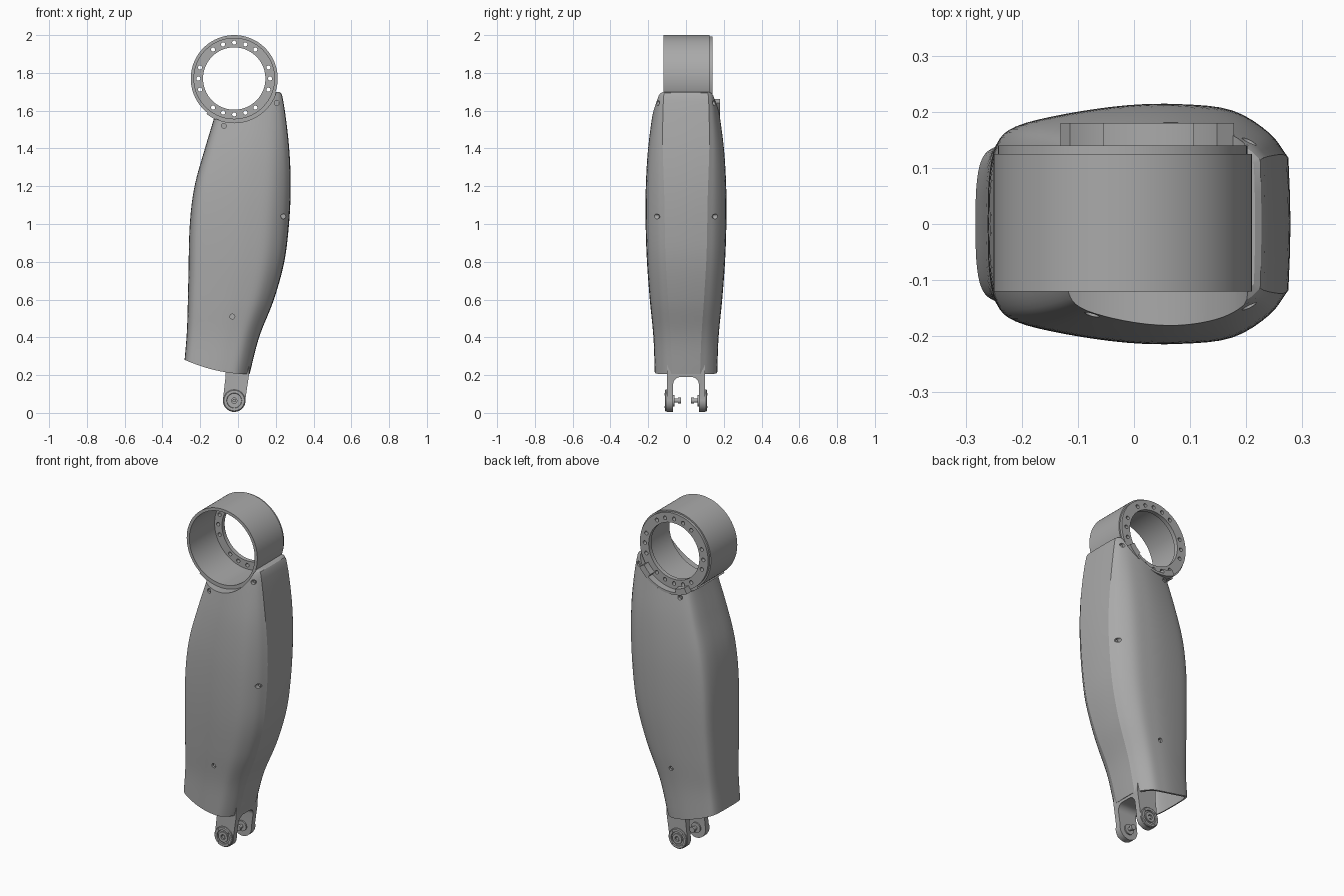
import bpy, bmesh
from math import sin, cos, pi, radians

cube = bpy.data.objects.get("Cube")
if cube:
    bpy.data.objects.remove(cube, do_unlink=True)

grey = bpy.data.materials.new("plain_grey")
grey.use_nodes = True
COLOUR = (0.4, 0.4, 0.4, 1)
grey.diffuse_color = COLOUR
grey.node_tree.nodes["Principled BSDF"].inputs["Base Color"].default_value = COLOUR

RX, RZ = -0.02, 1.77      # hub ring centre
PX, PZ = -0.02, 0.065     # fork pivot centre


def finish(bm, name, angle=25):
    bmesh.ops.recalc_face_normals(bm, faces=bm.faces)
    me = bpy.data.meshes.new(name)
    bm.to_mesh(me)
    bm.free()
    ob = bpy.data.objects.new(name, me)
    bpy.context.collection.objects.link(ob)
    me.materials.append(grey)
    shade(ob, angle)
    return ob


def shade(ob, angle=25):
    bpy.ops.object.select_all(action='DESELECT')
    ob.select_set(True)
    bpy.context.view_layer.objects.active = ob
    bpy.ops.object.shade_smooth_by_angle(angle=radians(angle))


def bridge(bm, a, b):
    n = len(a)
    for i in range(n):
        bm.faces.new((a[i], a[(i + 1) % n], b[(i + 1) % n], b[i]))


def add_prism(bm, pts, lo, hi, axis='y'):
    def put(p, d):
        return (p[0], d, p[1]) if axis == 'y' else (d, p[0], p[1])
    a, b = ([bm.verts.new(put(p, d)) for p in pts] for d in (lo, hi))
    bridge(bm, a, b)
    bm.faces.new(a)
    bm.faces.new(b)


def arc(cx, cz, r, start, end, n=32):
    return [(cx + r * cos(radians(start + (end - start) * i / n)),
             cz + r * sin(radians(start + (end - start) * i / n))) for i in range(n + 1)]


def circle(cx, cz, r, n=32):
    return arc(cx, cz, r, 0, 360, n)[:-1]


def lathe(name, profile, cx, cz, n=96):
    """Closed (radius, y) profile turned about the y axis."""
    bm = bmesh.new()
    rings = [[bm.verts.new((cx + r * cos(2 * pi * i / n), y, cz + r * sin(2 * pi * i / n)))
              for i in range(n)] for r, y in profile]
    for j, ring in enumerate(rings):
        bridge(bm, ring, rings[(j + 1) % len(rings)])
    return finish(bm, name)


def cut(ob, bm):
    cutter = finish(bm, "cutter")
    cutter.hide_render = True
    mod = ob.modifiers.new("cut", 'BOOLEAN')
    mod.operation, mod.object, mod.solver = 'DIFFERENCE', cutter, 'EXACT'
    bpy.context.view_layer.objects.active = ob
    bpy.ops.object.modifier_apply(modifier=mod.name)
    bpy.data.objects.remove(cutter, do_unlink=True)
    shade(ob, 22)


def curve(table, x):
    """Smooth interpolation through (x, value) points."""
    x = min(max(x, table[0][0]), table[-1][0])
    k = max(i for i in range(len(table) - 1) if table[i][0] <= x)

    def slope(i):
        a, b = table[max(i - 1, 0)], table[min(i + 1, len(table) - 1)]
        return (b[1] - a[1]) / (b[0] - a[0])
    (x0, y0), (x1, y1) = table[k], table[k + 1]
    h = x1 - x0
    t = (x - x0) / h
    return ((1 + 2 * t) * (1 - t) ** 2 * y0 + t * t * (3 - 2 * t) * y1
            + h * t * (1 - t) * ((1 - t) * slope(k) - t * slope(k + 1)))


# Body outline along the height
LEFT = [(.2, -.283), (.4, -.271), (.7, -.263), (1, -.255), (1.2, -.23), (1.4, -.175), (1.55, -.13), (1.7, -.09)]
RIGHT = [(.2, .06), (.4, .112), (.6, .19), (.8, .245), (1, .27), (1.2, .279), (1.4, .271), (1.6, .248), (1.7, .23)]
DEPTH = [(.2, .165), (.4, .172), (.6, .191), (.8, .206), (1, .213), (1.2, .212), (1.4, .2), (1.6, .174), (1.7, .158)]
STRIP = [(.2, .45), (.8, .52), (1.2, .55), (1.7, .74)]
# Cross-section from the rounded edge to the crease
SIDE_U = [(0, -1), (1, -.99), (2, -.94), (3, -.82), (4, -.5), (5, -.1), (6, .25), (7, .6), (8, .85), (9, .985)]
SIDE_V = [(0, 0), (1, .4), (2, .68), (3, .82), (4, .92), (5, .99), (6, 1), (7, .95)]


def section(z, wall=0.0):
    lo, hi, d, s = curve(LEFT, z) + wall, curve(RIGHT, z) - wall, curve(DEPTH, z) - wall, curve(STRIP, z)
    v_table = SIDE_V + [(8, .5 * s + .49), (9, s)]
    half = [(curve(SIDE_U, i / 4), curve(v_table, i / 4)) for i in range(37)]
    half += [(.995, s * .5), (1, 0)]
    loop = half + [(u, -v) for u, v in half[-2:0:-1]]
    return [((lo + hi) / 2 + u * (hi - lo) / 2, v * d) for u, v in loop]


def drop(x, z):
    """Sweep the lower rim upward toward the rounded edge."""
    return z + .075 * ((.06 - x) / .34) ** 2 * max(0, 1 - (z - .205) / .3)


def surface_y(x, z):
    return min((p for p in section(z) if p[1] > 0.05), key=lambda p: abs(p[0] - x))[1]


# Hollow-bottomed leg shell
bm = bmesh.new()
levels = [(.42 - i * .215 / 6, .012) for i in range(7)]
levels += [(.205 + 1.475 * i / 48, 0) for i in range(49)] + [(1.693, .004), (1.7, .014)]
rings = [[bm.verts.new((x, y, drop(x, z))) for x, y in section(z, w)] for z, w in levels]
for a, b in zip(rings, rings[1:]):
    bridge(bm, a, b)
bm.faces.new(rings[0])
bm.faces.new(rings[-1])
shell = finish(bm, "leg_shell")

# Saddle for the hub, and screw recesses on both cheeks
bm = bmesh.new()
add_prism(bm, circle(RX, RZ, .234, 96), -.4, .4)
for x, z in [(.205, 1.64), (-.075, 1.52), (.24, 1.04), (-.03, .51)]:
    y = surface_y(x, z)
    for s in (-1, 1):
        add_prism(bm, circle(x, z, .013, 20), s * (y - .014), s * .4)
cut(shell, bm)
for x, z in [(.205, 1.64), (-.075, 1.52), (.24, 1.04), (-.03, .51)]:
    y = surface_y(x, z)
    bm = bmesh.new()
    for s in (-1, 1):
        add_prism(bm, circle(x, z, .008, 6), s * (y - .02), s * (y - .007))
    finish(bm, "shell_screws")

# Hub ring with drilled back flange
hub = lathe("hub_ring", [(.23, -.12), (.23, .125), (.222, .125), (.222, .14), (.165, .14),
                         (.165, .115), (.213, .115), (.213, -.12)], RX, RZ)
bm = bmesh.new()
for step in range(20):
    if step not in (2, 8, 12, 18):
        a = radians(18 * step)
        add_prism(bm, circle(RX + .19 * cos(a), RZ + .19 * sin(a), .011, 16), .09, .16)
cut(hub, bm)

# Saddle filler joining the hub to the shell
bm = bmesh.new()
add_prism(bm, arc(RX, RZ, .226, -128, -18) + arc(RX, RZ, .238, -18, -128), -.12, .125)
finish(bm, "hub_saddle")

# Arc bracket behind the flange
bm = bmesh.new()
add_prism(bm, arc(RX, RZ, .2, -118, -33) + arc(RX, RZ, .236, -33, -118), .135, .18)
bracket = finish(bm, "flange_bracket")
bm = bmesh.new()
add_prism(bm, arc(RX, RZ, .17, -100, -51) + arc(RX, RZ, .222, -51, -100), .12, .2)
cut(bracket, bm)

# Fork with a rounded slot
bm = bmesh.new()
add_prism(bm, [(-.065, .44), (-.065, .2)] + arc(PX, PZ, .06, 172, 368) + [(.058, .2), (.06, .3), (.06, .44)], -.1, .1)
fork = finish(bm, "ankle_fork")
bm = bmesh.new()
add_prism(bm, [(-.068, -.1), (.068, -.1)] + arc(.028, .15, .04, 0, 90, 10) + arc(-.028, .15, .04, 90, 180, 10),
          -.3, .3, 'x')
cut(fork, bm)

# Pivot pads, caps, bolts and pins on each prong
for side, s in (("front", -1), ("back", 1)):
    lathe(side + "_pivot_pad", [(.022, s * .09), (.058, s * .09), (.058, s * .107), (.054, s * .111),
                                (.04, s * .111), (.038, s * .105), (.022, s * .105)], PX, PZ, 48)
    lathe(side + "_pivot_collar", [(.014, s * .09), (.03, s * .09), (.03, s * .112), (.014, s * .112)], PX, PZ, 40)
    bm = bmesh.new()
    add_prism(bm, circle(PX, PZ, .01, 6), s * .09, s * .108)
    for k in range(4):
        a = radians(45 + 90 * k)
        add_prism(bm, circle(PX + .047 * cos(a), PZ + .047 * sin(a), .006, 12), s * .1, s * .114)
    finish(bm, side + "_pivot_bolts")
    bm = bmesh.new()
    add_prism(bm, circle(PX, PZ, .011), s * .04, s * .08)
    add_prism(bm, circle(PX, PZ, .016), s * .027, s * .042)
    add_prism(bm, circle(PX, PZ, .03), s * .06, s * .075)
    finish(bm, side + "_pivot_pin")
